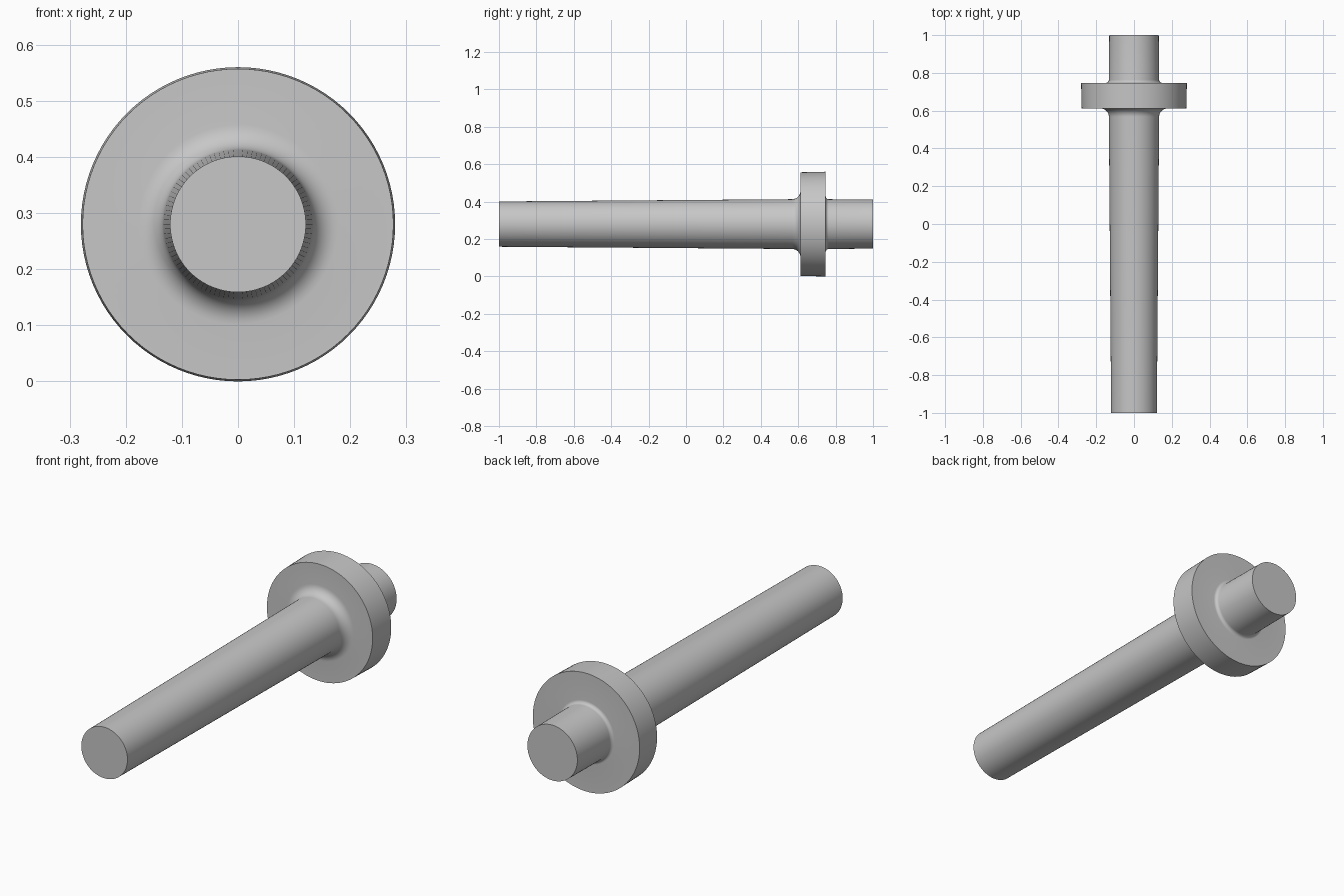
import bpy, bmesh, math

if "Cube" in bpy.data.objects:
    bpy.data.objects.remove(bpy.data.objects["Cube"])

AXIS_Z = 0.28      # height of the turning axis
SEGMENTS = 96

steel = bpy.data.materials.new("light_grey")
steel.diffuse_color = (0.57, 0.57, 0.57, 1)
steel.use_nodes = True
steel.node_tree.nodes["Principled BSDF"].inputs["Base Color"].default_value = steel.diffuse_color


def fillet(y, r, size, side, steps=8):
    """Concave quarter round joining the shaft (radius r) to a flange face at y.
    side -1: in front of the flange, +1: behind it."""
    pts = []
    for i in range(steps + 1):
        a = math.pi / 2 * i / steps
        pts.append((y + side * size * (1 - math.sin(a)), r + size * (1 - math.cos(a))))
    return pts if side < 0 else pts[::-1]


def turned(name, profile):
    """Spin a (y, radius) profile round the y axis."""
    bm = bmesh.new()
    rings = []
    for y, r in profile:
        rings.append([bm.verts.new((r * math.cos(t), y, AXIS_Z + r * math.sin(t)))
                      for t in (2 * math.pi * k / SEGMENTS for k in range(SEGMENTS))])
    for a, b in zip(rings, rings[1:]):
        for k in range(SEGMENTS):
            n = (k + 1) % SEGMENTS
            bm.faces.new((a[k], a[n], b[n], b[k]))
    bm.faces.new(rings[0])
    bm.faces.new(rings[-1])
    bmesh.ops.recalc_face_normals(bm, faces=bm.faces)
    mesh = bpy.data.meshes.new(name)
    bm.to_mesh(mesh)
    bm.free()
    mesh.materials.append(steel)
    obj = bpy.data.objects.new(name, mesh)
    bpy.context.collection.objects.link(obj)
    bpy.context.view_layer.objects.active = obj
    obj.select_set(True)
    bpy.ops.object.shade_smooth_by_angle(angle=math.radians(30))
    return obj


# tapered shaft, filleted flange and rear stub as one turned piece
profile = [(-1.0, 0.121)]
profile += fillet(0.612, 0.133, 0.045, -1)
profile += [(0.612, 0.277), (0.747, 0.28)]
profile += fillet(0.747, 0.133, 0.016, 1)
profile += [(1.0, 0.131)]
turned("flanged_shaft", profile)
